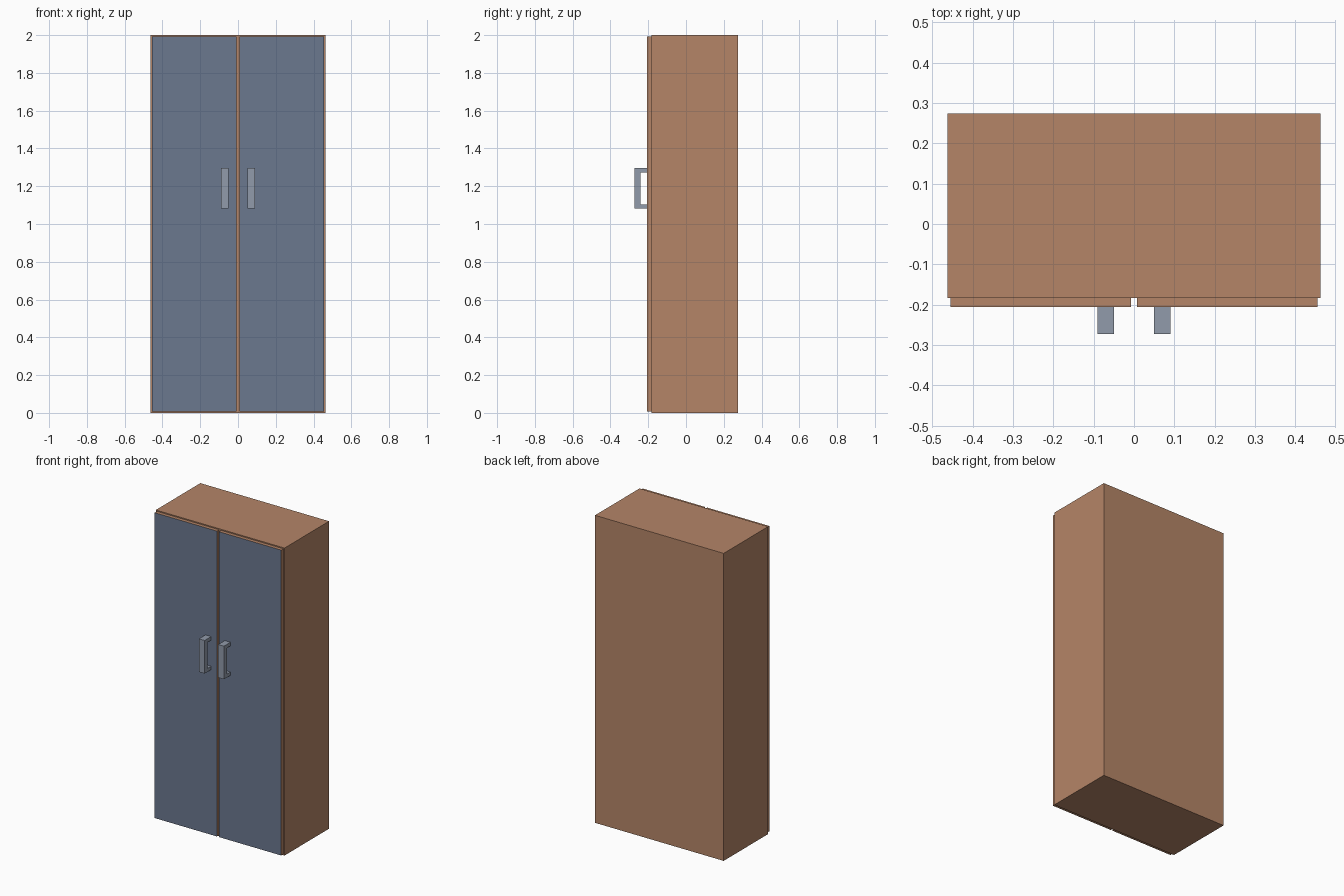
import bpy
import bmesh

if "Cube" in bpy.data.objects:
    bpy.data.objects.remove(bpy.data.objects["Cube"])


def material(name, rgb):
    m = bpy.data.materials.new(name)
    m.diffuse_color = (*rgb, 1.0)
    m.use_nodes = True
    m.node_tree.nodes["Principled BSDF"].inputs["Base Color"].default_value = m.diffuse_color
    return m


WOOD = material("brown wood", (0.46, 0.235, 0.137))
PANEL = material("slate blue panel", (0.148, 0.188, 0.275))
METAL = material("grey metal", (0.285, 0.325, 0.405))


def finish(name, bm, mats):
    bmesh.ops.recalc_face_normals(bm, faces=bm.faces)
    me = bpy.data.meshes.new(name)
    bm.to_mesh(me)
    bm.free()
    for m in mats:
        me.materials.append(m)
    ob = bpy.data.objects.new(name, me)
    bpy.context.collection.objects.link(ob)
    return ob


def box(name, lo, hi, mats):
    bm = bmesh.new()
    bmesh.ops.create_cube(bm, size=1)
    for v in bm.verts:
        for i in range(3):
            v.co[i] = lo[i] if v.co[i] < 0 else hi[i]
    bm.normal_update()
    # second colour, if any, goes on the front face
    if len(mats) > 1:
        for f in bm.faces:
            if f.normal.y < -0.9:
                f.material_index = 1
    return finish(name, bm, mats)


def handle(name, x0, x1):
    # U-shaped side profile (y, z) extruded across the width
    profile = [(-0.206, 1.081), (-0.273, 1.081), (-0.273, 1.296), (-0.206, 1.296),
               (-0.206, 1.273), (-0.241, 1.273), (-0.241, 1.103), (-0.206, 1.103)]
    bm = bmesh.new()
    face = bm.faces.new([bm.verts.new((x0, y, z)) for y, z in profile])
    ext = bmesh.ops.extrude_face_region(bm, geom=[face], use_keep_orig=True)
    verts = [g for g in ext["geom"] if isinstance(g, bmesh.types.BMVert)]
    bmesh.ops.translate(bm, verts=verts, vec=(x1 - x0, 0, 0))
    return finish(name, bm, [METAL])


# cabinet body
box("cabinet_body", (-0.463, -0.183, 0), (0.463, 0.274, 2.0), [WOOD])

# doors and handles, left and right
for side, s in (("left", -1), ("right", 1)):
    xa, xb = sorted((s * 0.008, s * 0.455))
    box(side + "_door", (xa, -0.206, 0.007), (xb, -0.183, 1.993), [WOOD, PANEL])
    xa, xb = sorted((s * 0.049, s * 0.09))
    handle(side + "_handle", xa, xb)
